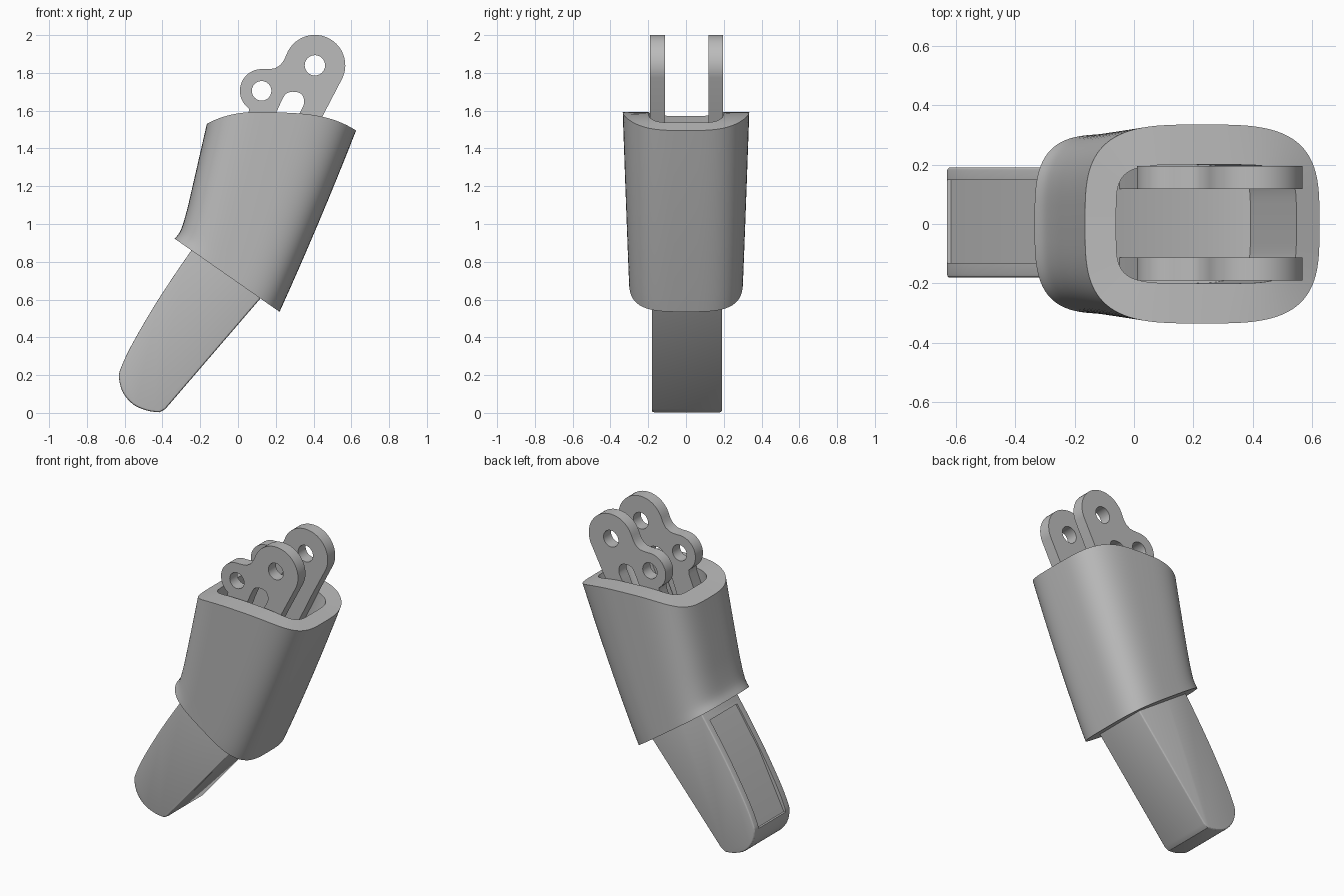
import bpy
import bmesh
from math import cos, sin, pi, radians
from mathutils import Vector

cube = bpy.data.objects.get("Cube")
if cube:
    bpy.data.objects.remove(cube, do_unlink=True)

# One plain grey for everything
grey = bpy.data.materials.new("plain grey")
grey.use_nodes = True
colour = (0.5, 0.5, 0.5, 1)
grey.diffuse_color = colour
grey.node_tree.nodes["Principled BSDF"].inputs["Base Color"].default_value = colour


def select(obj):
    bpy.ops.object.select_all(action='DESELECT')
    obj.select_set(True)
    bpy.context.view_layer.objects.active = obj


def finish(obj, angle=30):
    obj.data.materials.clear()
    obj.data.materials.append(grey)
    select(obj)
    bpy.ops.object.shade_smooth_by_angle(angle=radians(angle))


def from_bmesh(name, bm):
    bmesh.ops.recalc_face_normals(bm, faces=bm.faces)
    mesh = bpy.data.meshes.new(name)
    bm.to_mesh(mesh)
    bm.free()
    obj = bpy.data.objects.new(name, mesh)
    bpy.context.collection.objects.link(obj)
    return obj


def slab(name, profile, y0, y1):
    """Extrude an XZ profile from y0 to y1."""
    bm = bmesh.new()
    face = bm.faces.new([bm.verts.new((x, y0, z)) for x, z in profile])
    new = bmesh.ops.extrude_face_region(bm, geom=[face])["geom"]
    bmesh.ops.translate(bm, vec=(0, y1 - y0, 0),
                        verts=[v for v in new if isinstance(v, bmesh.types.BMVert)])
    return from_bmesh(name, bm)


def arc(cx, cz, r, start, end, n=24):
    angles = [radians(start + (end - start) * i / n) for i in range(n + 1)]
    return [(cx + r * cos(a), cz + r * sin(a)) for a in angles]


def spline(pts, steps=6):
    """Catmull-Rom curve through a few points."""
    p = [Vector(q) for q in [pts[0], *pts, pts[-1]]]
    out = []
    for a, b, c, d in zip(p, p[1:], p[2:], p[3:]):
        for i in range(steps):
            t = i / steps
            out.append(0.5 * (2 * b + (c - a) * t + (2 * a - 5 * b + 4 * c - d) * t * t
                              + (3 * b - a - 3 * c + d) * t ** 3))
    return [tuple(q) for q in out] + [tuple(pts[-1])]


# Sleeve: lofted squarish rings, saddle-shaped rim, hollow top
SEGS = 96


def ring(bm, left, right, width, power, bump=0.0):
    a, b = Vector(left), Vector(right)
    verts = []
    for i in range(SEGS):
        ang = 2 * pi * i / SEGS
        c, s = cos(ang), sin(ang)
        u = abs(c) ** (2 / power) * (1 if c > 0 else -1)
        v = abs(s) ** (2 / power) * (1 if s > 0 else -1)
        p = a.lerp(b, (u + 1) / 2)
        verts.append(bm.verts.new((p.x, v * width, p.y + bump * (1 - abs(u) ** 3))))
    return verts


def rim_z(x):
    u = (x - 0.23) / 0.395
    return 1.5125 - 0.0175 * u + 0.078 * (1 - abs(u) ** 3)


left_edge = spline([(-0.335, 0.922), (-0.302, 0.97), (-0.27, 1.075),
                    (-0.233, 1.233), (-0.165, 1.53)], 4)
bm = bmesh.new()
rings = []
for left in left_edge:
    t = (left[1] - 0.922) / 0.608
    right = (0.22 + 0.405 * t + 0.03 * t * (1 - t), 0.535 + 0.96 * t)
    rings.append(ring(bm, left, right, 0.302 + 0.033 * t, 3.4, 0.078 * t ** 2))
inner = ring(bm, (-0.06, 1.5), (0.547, 1.5), 0.2, 5)
for v in inner:
    v.co.z = rim_z(v.co.x)
rings += [inner, ring(bm, (-0.16, 1.13), (0.375, 1.13), 0.2, 5)]
for lo, hi in zip(rings, rings[1:]):
    for i in range(SEGS):
        j = (i + 1) % SEGS
        bm.faces.new((lo[i], lo[j], hi[j], hi[i]))
bm.faces.new(rings[0])
bm.faces.new(rings[-1])
finish(from_bmesh("sleeve", bm))

# Sloped block on the floor of the hollow
finish(slab("socket_floor", [(-0.15, 1.1), (-0.06, 1.33), (0.25, 1.18),
                             (0.4, 1.17), (0.36, 1.1)], -0.19, 0.19))

# Lower finger with a recessed panel on its outer side
outline = spline([(-0.24, 0.87), (-0.34, 0.725), (-0.45, 0.555), (-0.56, 0.365),
                  (-0.615, 0.25), (-0.63, 0.19), (-0.61, 0.11), (-0.555, 0.045),
                  (-0.48, 0.012), (-0.415, 0.003)])
outline += [(-0.385, 0.02), (0.2, 0.7), (0.0, 1.0), (-0.15, 1.0)]
finger = slab("lower_finger", outline, -0.181, 0.191)
bevel = finger.modifiers.new("soft_edges", 'BEVEL')
bevel.width = 0.012
bevel.segments = 3
bevel.limit_method = 'ANGLE'
bevel.angle_limit = radians(40)
cutter = slab("panel_cutter", [(-0.617, 0.2), (-0.436, 0.56), (-0.27, 0.81),
                               (-0.4, 0.9), (-0.8, 0.6), (-0.8, 0.2)], -0.132, 0.148)
cut = finger.modifiers.new("panel", 'BOOLEAN')
cut.operation = 'DIFFERENCE'
cut.solver = 'EXACT'
cut.object = cutter
select(finger)
for name in [m.name for m in finger.modifiers]:
    bpy.ops.object.modifier_apply(modifier=name)
bpy.data.objects.remove(cutter, do_unlink=True)
finish(finger, 25)

# Pair of two-legged hinge links with pin holes
link_outline = (
    [(-0.08, 1.25), (0.055, 1.58)]
    + arc(0.125, 1.705, 0.115, 235, 85)
    + [(0.165, 1.82), (0.195, 1.824), (0.225, 1.842), (0.245, 1.87)]
    + arc(0.407, 1.84, 0.161, 160, -24)
    + [(0.45, 1.575), (0.29, 1.25), (0.17, 1.25)]
    + spline([(0.325, 1.585), (0.35, 1.64), (0.338, 1.685), (0.3, 1.7),
              (0.258, 1.692), (0.235, 1.66), (0.205, 1.595)], 4)
    + [(0.08, 1.25)])
holes = [arc(0.125, 1.705, 0.052, 0, 345, 23), arc(0.407, 1.84, 0.054, 0, 345, 23)]

for name, side in (("back_link", 1), ("front_link", -1)):
    curve = bpy.data.curves.new(name, 'CURVE')
    curve.dimensions = '2D'
    curve.fill_mode = 'BOTH'
    curve.extrude = 0.039
    for loop in [link_outline, *holes]:
        s = curve.splines.new('POLY')
        s.points.add(len(loop) - 1)
        for point, (x, z) in zip(s.points, loop):
            point.co = (x, z, 0, 1)
        s.use_cyclic_u = True
    link = bpy.data.objects.new(name, curve)
    bpy.context.collection.objects.link(link)
    link.rotation_euler.x = pi / 2
    link.location.y = 0.003 + side * 0.154
    select(link)
    bpy.ops.object.convert(target='MESH')
    finish(bpy.context.object)
